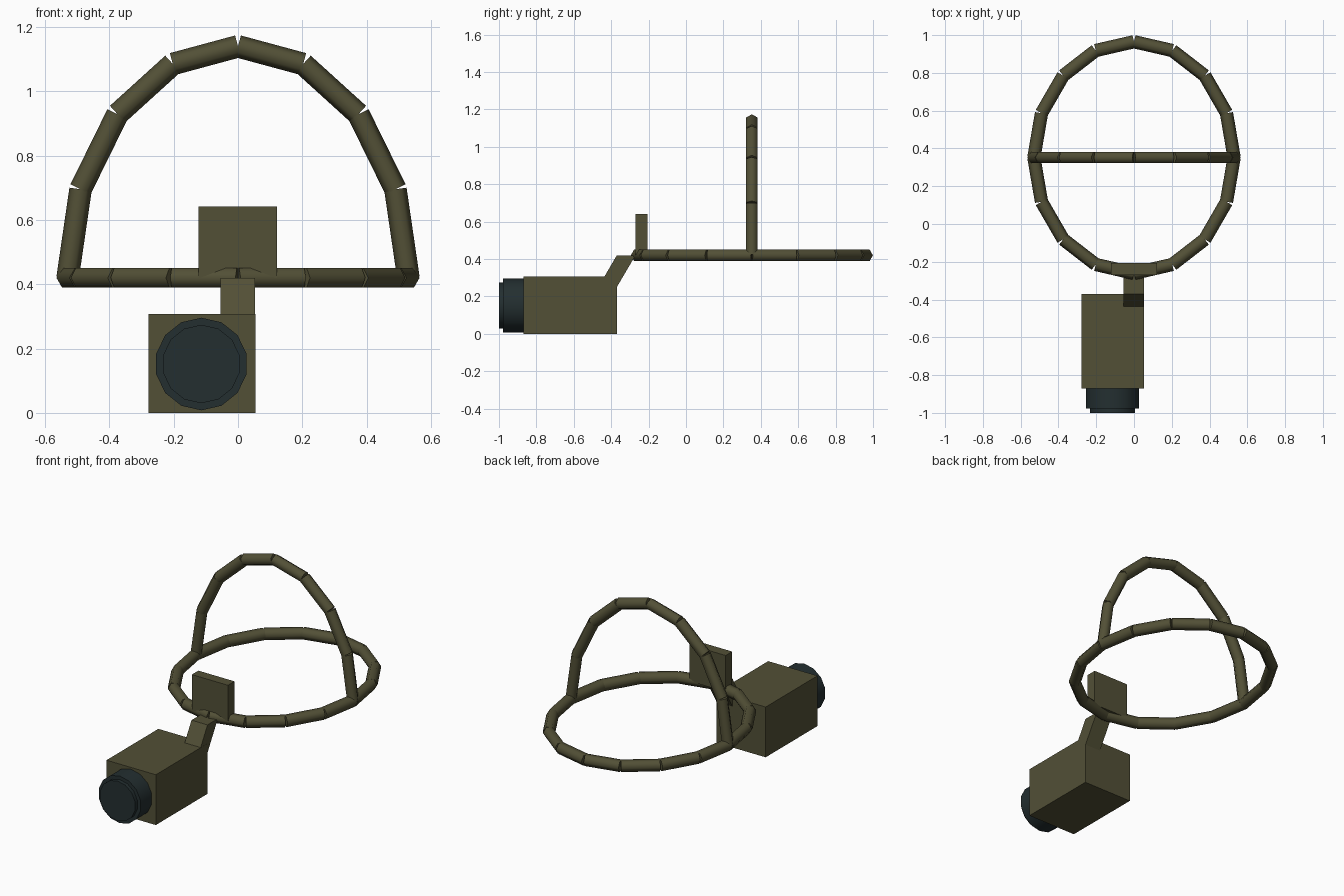
import bpy
import bmesh
from math import sin, cos, pi
from mathutils import Vector

cube = bpy.data.objects.get("Cube")
if cube:
    bpy.data.objects.remove(cube, do_unlink=True)


def make_material(name, rgb):
    mat = bpy.data.materials.new(name)
    mat.use_nodes = True
    colour = (*rgb, 1.0)
    mat.diffuse_color = colour
    mat.node_tree.nodes["Principled BSDF"].inputs["Base Color"].default_value = colour
    return mat


OLIVE = make_material("olive drab", (0.085, 0.08, 0.037))
DARK = make_material("dark teal glass", (0.017, 0.028, 0.030))


def finish(name, bm, mat):
    bmesh.ops.recalc_face_normals(bm, faces=bm.faces[:])
    mesh = bpy.data.meshes.new(name)
    bm.to_mesh(mesh)
    bm.free()
    mesh.materials.append(mat)
    obj = bpy.data.objects.new(name, mesh)
    bpy.context.collection.objects.link(obj)
    return obj


def add_rod(bm, a, b, radius, sides, out, twist=0.0):
    """Capped straight rod from a to b; its first corner points along out."""
    axis = (b - a).normalized()
    u = (out - axis * out.dot(axis)).normalized()
    v = axis.cross(u)
    angles = [twist + 2 * pi * i / sides for i in range(sides)]
    offsets = [(u * cos(t) + v * sin(t)) * radius for t in angles]
    start = [bm.verts.new(a + o) for o in offsets]
    end = [bm.verts.new(b + o) for o in offsets]
    for i in range(sides):
        j = (i + 1) % sides
        bm.faces.new((start[i], start[j], end[j], end[i])).smooth = True
    for cap in (start, end):
        face = bm.faces.new(cap)
        for edge in face.edges:
            edge.smooth = False


def rod_chain(name, points, centre, radius=0.035):
    bm = bmesh.new()
    for a, b in zip(points, points[1:]):
        add_rod(bm, a, b, radius, 6, (a + b) / 2 - centre)
    return finish(name, bm, OLIVE)


def prism(name, x0, x1, profile):
    """Extrude a (y, z) profile from x0 to x1."""
    bm = bmesh.new()
    face = bm.faces.new([bm.verts.new((x0, y, z)) for y, z in profile])
    moved = bmesh.ops.extrude_face_region(bm, geom=[face])["geom"]
    verts = [g for g in moved if isinstance(g, bmesh.types.BMVert)]
    bmesh.ops.translate(bm, verts=verts, vec=(x1 - x0, 0, 0))
    return finish(name, bm, OLIVE)


def box(name, x0, x1, y0, y1, z0, z1):
    return prism(name, x0, x1, [(y0, z0), (y1, z0), (y1, z1), (y0, z1)])


# Head harness: a level oval band and an upright arch, of separate straight rods
centre = Vector((0, 0.352, 0.42))
steps = [i * pi / 8 for i in range(17)]
rod_chain("head_band",
          [centre + Vector((0.53 * sin(t), 0.613 * cos(t), 0)) for t in steps], centre)
rod_chain("head_arch",
          [centre + Vector((0.53 * cos(t), 0, 0.72 * sin(t))) for t in steps[:9]], centre)

# Forehead plate, slanted bracket and body
box("forehead_plate", -0.123, 0.121, -0.27, -0.207, 0.42, 0.642)
prism("bracket_arm", -0.055, 0.053,
      [(-0.44, 0.30), (-0.37, 0.42), (-0.27, 0.42), (-0.37, 0.25)])
box("scope_body", -0.279, 0.054, -0.87, -0.37, 0.0, 0.307)

# Lens barrel with a smaller front disc
for name, y0, y1, radius in (("lens_barrel", -0.978, -0.87, 0.144),
                             ("lens_front", -1.0, -0.97, 0.122)):
    bm = bmesh.new()
    add_rod(bm, Vector((-0.114, y0, 0.152)), Vector((-0.114, y1, 0.152)),
            radius, 14, Vector((0, 0, 1)))
    finish(name, bm, DARK)
